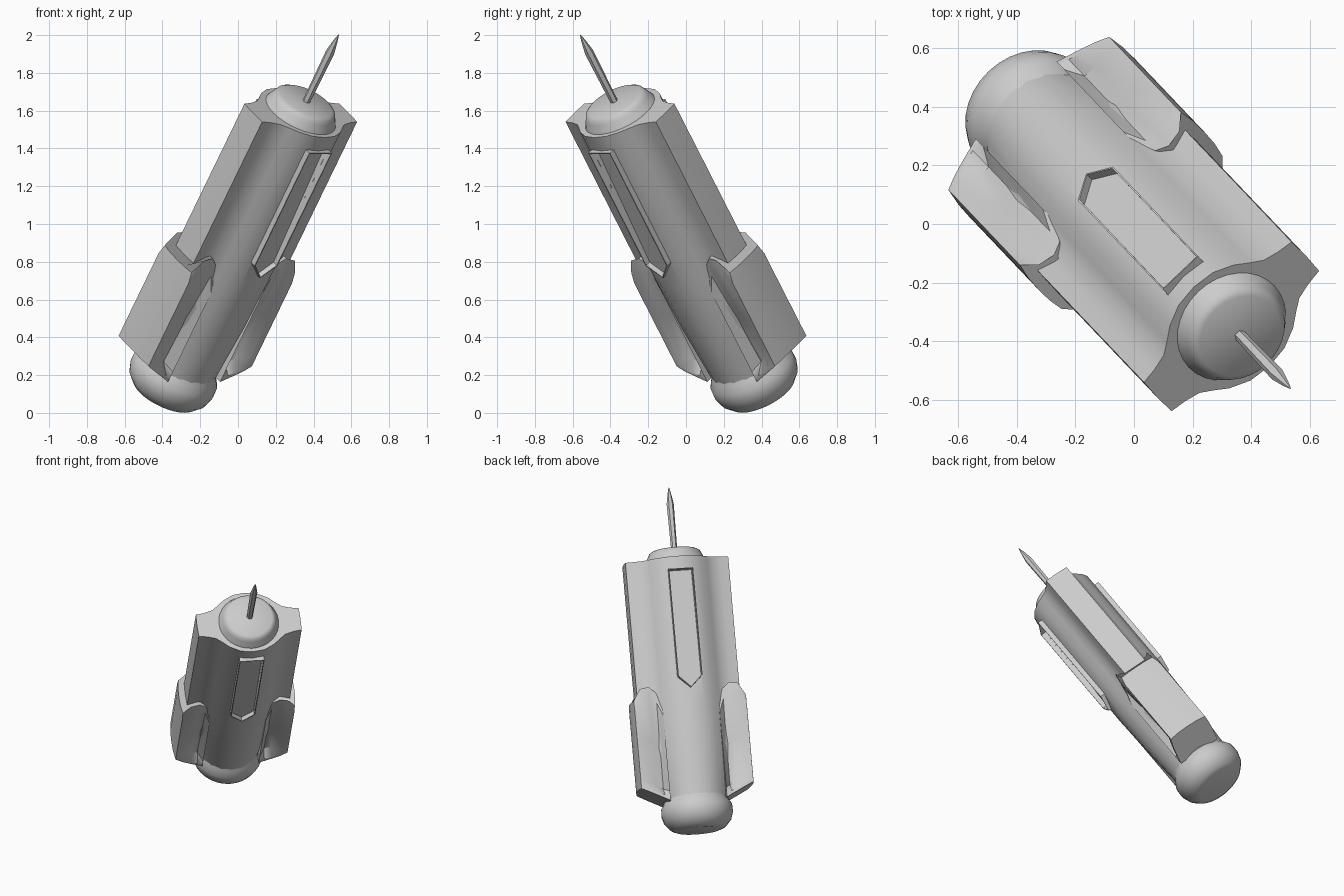
import bpy, bmesh, math
from mathutils import Matrix, Vector

if "Cube" in bpy.data.objects:
    bpy.data.objects.remove(bpy.data.objects["Cube"], do_unlink=True)

# One material for the whole craft
grey = bpy.data.materials.new("light_grey")
grey.use_nodes = True
COLOUR = (0.6, 0.6, 0.6, 1)
grey.diffuse_color = COLOUR
grey.node_tree.nodes["Principled BSDF"].inputs["Base Color"].default_value = COLOUR

# Tilted frame: local z is the long axis, local x runs through the side pods
axis = Vector((0.485, -0.51, 1)).normalized()
side = Vector((0.51, 0.485, 0)).normalized()
up = axis.cross(side)
FRAME = Matrix((side, up, axis)).transposed().to_4x4()
FRAME.translation = up * 0.52


def finish(name, bm, angle=40):
    bmesh.ops.recalc_face_normals(bm, faces=bm.faces)
    mesh = bpy.data.meshes.new(name)
    bm.to_mesh(mesh)
    bm.free()
    mesh.materials.append(grey)
    obj = bpy.data.objects.new(name, mesh)
    bpy.context.collection.objects.link(obj)
    obj.matrix_world = FRAME
    bpy.ops.object.select_all(action='DESELECT')
    obj.select_set(True)
    bpy.context.view_layer.objects.active = obj
    bpy.ops.object.shade_smooth_by_angle(angle=math.radians(angle))
    return obj


def loft(name, rings, angle=40):
    bm = bmesh.new()
    rows = [[bm.verts.new(p) for p in ring] for ring in rings]
    n = len(rows[0])
    for a, b in zip(rows, rows[1:]):
        for i in range(n):
            j = (i + 1) % n
            bm.faces.new((a[i], a[j], b[j], b[i]))
    bm.faces.new(rows[0])
    bm.faces.new(rows[-1])
    return finish(name, bm, angle)


def lathe(name, profile, sides, angle=40):
    def ring(r, z):
        return [(r * math.cos(k * math.tau / sides), r * math.sin(k * math.tau / sides), z)
                for k in range(sides)]
    return loft(name, [ring(r, z) for r, z in profile], angle)


# Main body: round core with two side lobes
quarter = [(0.35, 0), (0.347, 0.083), (0.29, 0.092), (0.235, 0.108), (0.195, 0.14),
           (0.15, 0.18), (0.08, 0.217), (0, 0.228)]
half = quarter + [(-x, y) for x, y in quarter[-2::-1]]
section = half + [(x, -y) for x, y in half[-2:0:-1]]


def body_ring(z, lobe, scale):
    ring = []
    for x, y in section:
        p = Vector((x, y))
        round_p = p.normalized() * 0.228
        p = round_p.lerp(p, lobe) * scale
        ring.append((p.x, p.y, z))
    return ring


loft("main_body", [body_ring(z, l, s) for z, l, s in
                   ((-0.08, 0, 0.9), (0.05, 0.4, 0.92), (0.3, 1, 0.97),
                    (0.6, 1, 1), (1.5, 1, 1), (1.577, 1, 1))], 50)

# Nose, tail cap and needle
lathe("nose", [(0.215, 1.45), (0.215, 1.55), (0.195, 1.59), (0.18, 1.62), (0.17, 1.64),
               (0.15, 1.652)], 32)
lathe("tail_cap", [(0.15, -0.25), (0.185, -0.235), (0.225, -0.19), (0.24, -0.14),
                   (0.238, -0.09), (0.215, -0.05), (0.19, 0)], 32)
lathe("needle", [(0.02, 1.6), (0.024, 1.97), (0.012, 2.04), (0.002, 2.082)], 6, 30)

# Side pods: hollowed flanks, slanted tail and arched front
POD = [(0.19, 0.15, 0), (0.225, 0.15, 0.06), (0.27, 0.15, 0.045), (0.33, 0.148, 0.015),
       (0.378, 0.14, 0), (0.388, 0.07, 0), (0.39, 0, 0)]
POD_FRONT = [0.58, 0.68, 0.72, 0.71, 0.63, 0.63, 0.63]


def pod_ring(sign, s, dip, scale):
    top = []
    for (x, y, d), front in zip(POD, POD_FRONT):
        tail = -0.055 + 0.5 * (x - 0.2)
        top.append((sign * x, (y - d * dip) * scale, tail + (front - tail) * s))
    return top + [(x, -y, z) for x, y, z in top[-2::-1]]


for name, sign in (("left_pod", 1), ("right_pod", -1)):
    loft(name, [pod_ring(sign, s, d, k) for s, d, k in
                ((0, 0, 1), (0.03, 0, 1), (0.1, 1, 1), (0.5, 0.8, 1), (0.9, 0.4, 1),
                 (1, 0.3, 0.9))], 42)

# Raised intake frames with sunken floors, pointed toward the tail
outline = [(-0.083, 1.49), (0.083, 1.49), (0.083, 0.76), (0, 0.68), (-0.083, 0.76)]
for name, sign in (("upper_intake", 1), ("lower_intake", -1)):
    bm = bmesh.new()
    low = [bm.verts.new((x, sign * 0.15, z)) for x, z in outline]
    high = [bm.verts.new((x, sign * 0.248, z)) for x, z in outline]
    for i in range(5):
        j = (i + 1) % 5
        bm.faces.new((low[i], low[j], high[j], high[i]))
    bm.faces.new(low)
    lid = bm.faces.new(high)
    bmesh.ops.recalc_face_normals(bm, faces=bm.faces)
    bmesh.ops.inset_region(bm, faces=[lid], thickness=0.007)
    floor = bmesh.ops.extrude_face_region(bm, geom=[lid])["geom"]
    bmesh.ops.delete(bm, geom=[lid], context='FACES_ONLY')
    for v in (g for g in floor if isinstance(g, bmesh.types.BMVert)):
        v.co.y -= sign * (0.06 if v.co.z > 1 else 0.03)
    finish(name, bm, 30)

# Cut the body away beneath the sunken intake floors
cutter_mesh = bpy.data.meshes.new("intake_cutter")
bm = bmesh.new()
for sign in (1, -1):
    bottom = [bm.verts.new((x * 0.93, sign * 0.17, z)) for x, z in outline]
    top = [bm.verts.new((x * 0.93, sign * 0.4, z)) for x, z in outline]
    for i in range(5):
        j = (i + 1) % 5
        bm.faces.new((bottom[i], bottom[j], top[j], top[i]))
    bm.faces.new(bottom)
    bm.faces.new(top)
bmesh.ops.recalc_face_normals(bm, faces=bm.faces)
bm.to_mesh(cutter_mesh)
bm.free()
cutter = bpy.data.objects.new("intake_cutter", cutter_mesh)
bpy.context.collection.objects.link(cutter)
cutter.matrix_world = FRAME
cutter.hide_render = True
cutter.hide_viewport = True
for name in ("main_body", "nose"):
    mod = bpy.data.objects[name].modifiers.new("intake_cut", 'BOOLEAN')
    mod.operation = 'DIFFERENCE'
    mod.solver = 'EXACT'
    mod.object = cutter
